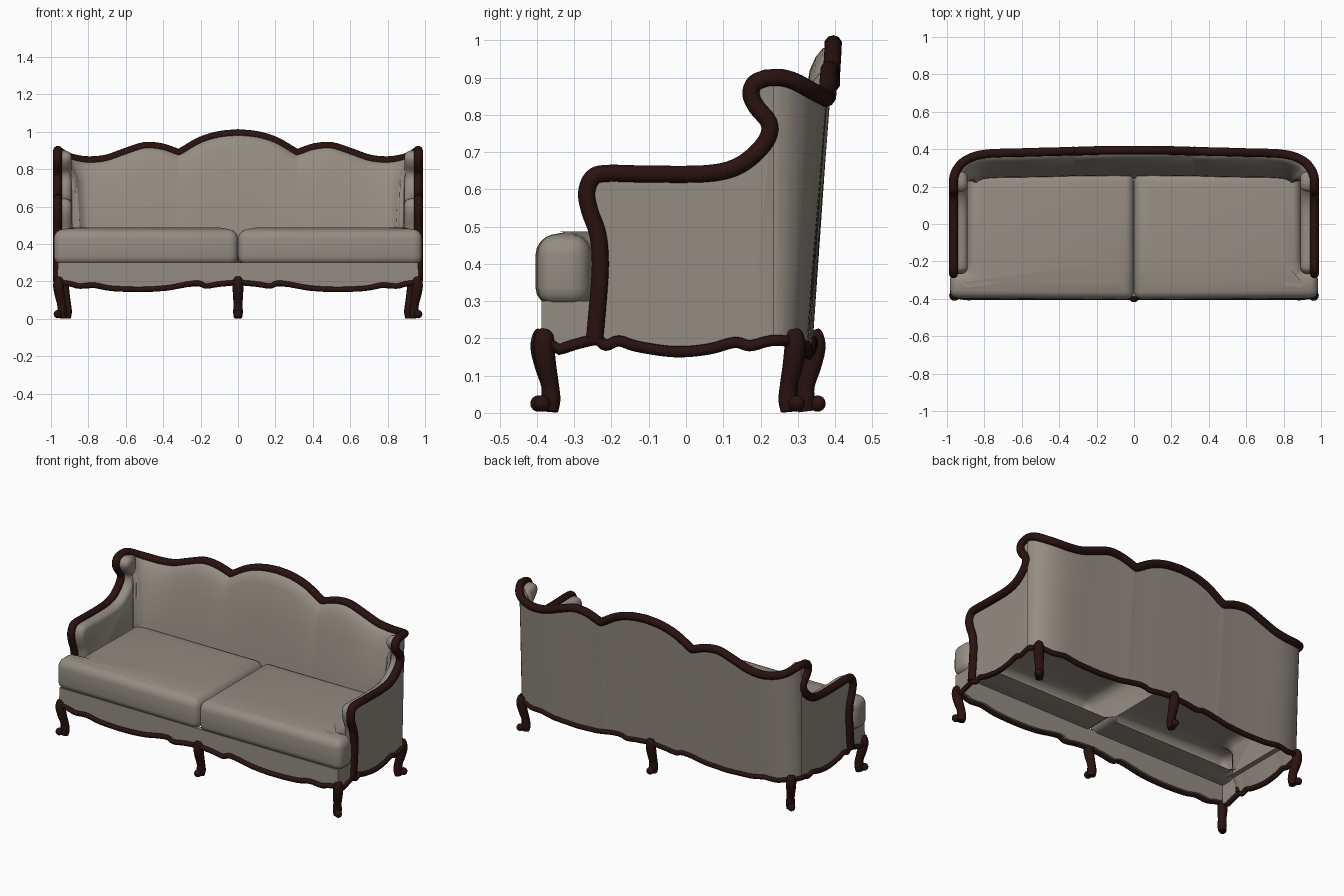
import bpy, bmesh, math
from mathutils import Vector

if "Cube" in bpy.data.objects:
    bpy.data.objects.remove(bpy.data.objects["Cube"])


def material(name, col):
    m = bpy.data.materials.new(name)
    m.diffuse_color = (*col, 1)
    m.use_nodes = True
    m.node_tree.nodes["Principled BSDF"].inputs["Base Color"].default_value = m.diffuse_color
    return m


FABRIC = material("taupe fabric", (0.30, 0.265, 0.225))
WOOD = material("dark mahogany", (0.022, 0.006, 0.005))


def smooth(pts, n=4):
    """Catmull-Rom samples through a list of points."""
    p = [Vector(q) for q in pts]
    p = [2 * p[0] - p[1]] + p + [2 * p[-1] - p[-2]]
    out = []
    for i in range(1, len(p) - 2):
        a, b, c, d = p[i - 1:i + 3]
        for k in range(n):
            t = k / n
            out.append(0.5 * (2 * b + (c - a) * t + (2 * a - 5 * b + 4 * c - d) * t * t
                              + (3 * b - a - 3 * c + d) * t ** 3))
    return out + [p[-2]]


def mirrored(pts):
    """Half path ending on x = 0, continued to the other side."""
    return pts + [Vector((-p.x, p.y, p.z)) for p in reversed(pts[:-1])]


def finish(ob, mat, angle=45):
    ob.data.materials.append(mat)
    bpy.ops.object.select_all(action='DESELECT')
    ob.select_set(True)
    bpy.context.view_layer.objects.active = ob
    bpy.ops.object.convert(target='MESH')
    bpy.ops.object.shade_smooth_by_angle(angle=math.radians(angle))


def add(name, data):
    ob = bpy.data.objects.new(name, data)
    bpy.context.collection.objects.link(ob)
    return ob


def tube(name, pts, radius, radii=None, cyclic=False):
    cu = bpy.data.curves.new(name, 'CURVE')
    cu.dimensions = '3D'
    cu.bevel_depth = radius
    cu.bevel_resolution = 3
    cu.use_fill_caps = True
    sp = cu.splines.new('POLY')
    sp.points.add(len(pts) - 1)
    for i, p in enumerate(pts):
        sp.points[i].co = (*p, 1)
        sp.points[i].radius = radii[i] if radii else 1
    sp.use_cyclic_u = cyclic
    finish(add(name, cu), WOOD)


def from_bmesh(name, bm, mirror=False, bevel=0, angle=45):
    bmesh.ops.recalc_face_normals(bm, faces=bm.faces)
    me = bpy.data.meshes.new(name)
    bm.to_mesh(me)
    ob = add(name, me)
    if bevel:
        b = ob.modifiers.new("soft edges", 'BEVEL')
        b.width, b.segments, b.angle_limit = bevel, 4, math.radians(40)
    if mirror:
        ob.modifiers.new("mirror", 'MIRROR').use_mirror_merge = False
    finish(ob, FABRIC, angle)


def prism(pts, shift, insets=()):
    """Extrude an outline; then inset and raise its far face for padding."""
    bm = bmesh.new()
    f = bm.faces.new([bm.verts.new(p) for p in pts])
    r = bmesh.ops.extrude_face_region(bm, geom=[f], use_keep_orig=True)
    bmesh.ops.translate(bm, vec=shift, verts=[g for g in r['geom'] if isinstance(g, bmesh.types.BMVert)])
    top = [g for g in r['geom'] if isinstance(g, bmesh.types.BMFace)][0]
    bmesh.ops.recalc_face_normals(bm, faces=bm.faces)
    for thick, depth in insets:
        bmesh.ops.inset_region(bm, faces=[top], thickness=thick, depth=depth, use_even_offset=True)
    return bm


# Guide lines: arm and wing (y, z), back crest (x, y, z), lower scallops
ARM = [(-.245, .2), (-.236, .3), (-.23, .4), (-.237, .48), (-.258, .54), (-.267, .59), (-.252, .63),
       (-.215, .643), (-.1, .641), (.05, .642), (.13, .658), (.185, .695), (.22, .74), (.222, .78),
       (.19, .82), (.174, .855), (.184, .885), (.215, .899)]
CREST = [(.965, .235, .9), (.962, .255, .9), (.948, .29, .89), (.915, .33, .868), (.86, .36, .852),
         (.79, .375, .845), (.7, .38, .855), (.6, .382, .89), (.5, .385, .921), (.41, .387, .915),
         (.335, .39, .89), (.315, .39, .885), (.295, .39, .895), (.2, .393, .95), (.1, .395, .98), (0, .395, .99)]
SCALLOP = [(0, .195), (.1, .186), (.17, .175), (.21, .19), (.27, .185), (.38, .165), (.52, .157),
           (.68, .163), (.77, .18), (.85, .175), (.9, .188), (.965, .195)]
SIDE = [(-.34, .17), (-.29, .186), (-.24, .196), (-.215, .181), (-.18, .193), (-.13, .178),
        (-.03, .164), (.06, .171), (.13, .189), (.17, .18), (.21, .19)]
arm = smooth([(.965, y, z) for y, z in ARM])
crest = smooth(CREST)


def scallop(x):
    x = min(abs(x), .965)
    for (a, za), (b, zb) in zip(SCALLOP, SCALLOP[1:]):
        if x <= b:
            return za + (zb - za) * (x - a) / (b - a)


def lean(y):
    return .055 * min(max((y - .235) / .13, 0), 1)


# Carved top rail, one sweep from arm front to arm front
tube("top_rail", mirrored(arm + crest), .024)

# Scalloped lower trim
front = smooth([(x, -.392 if x < .95 else -.38, z) for x, z in SCALLOP])
side = smooth([(.963, y, z) for y, z in SIDE])
back = [Vector((p.x, p.y - lean(p.y), scallop(p.x))) for p in crest]
half = front + side + back
tube("lower_trim", half + [Vector((-p.x, p.y, p.z)) for p in reversed(half[1:-1])], .015, cyclic=True)

# Upholstered back: outer skin, padded inner skin, wrapping the corners
bm = bmesh.new()
cols = []
path = mirrored(crest)
for i, p in enumerate(path):
    t = path[min(i + 1, len(path) - 1)] - path[max(i - 1, 0)]
    n = Vector((t.y, -t.x, 0)).normalized()
    if n.dot(Vector((0, .1, 0)) - Vector((p.x, p.y, 0))) < 0:
        n = -n
    k = lean(p.y) / .055
    c = .1 * k * (1 - k)  # fuller padding in the corner
    low = scallop(p.x)
    rows = [(low, 0), (p.z, 0), (p.z - .012, .028), (p.z - .035, .045), (p.z - .07, .058),
            (.74, .068 + .008 * k + c), (.5, .07 + .03 * k + c), (.29, .07 + .035 * k + c)]
    col = []
    for z, off in rows:
        q = p + n * off
        q.y -= lean(p.y) * (1 - (z - low) / (p.z - low))
        q.z = z
        col.append(bm.verts.new(q))
    cols.append(col)
for a, b in zip(cols, cols[1:]):
    for j in range(len(a) - 1):
        bm.faces.new((a[j], b[j], b[j + 1], a[j + 1]))
from_bmesh("upholstered_back", bm, angle=60)

# Padded arm and wing panels; the padding stops at seat level and tucks into the back
outline = [(.958, p.y, p.z) for p in arm] + [(.958, .28, .885), (.958, .28, .19)]
outline += [(.958, p.y, p.z) for p in reversed(side) if p.y > -.24]
bm = prism(outline, (-.037, 0, 0), [(.005, .015), (.008, .01), (.012, .006)])
for v in bm.verts:
    if v.co.x > .95:
        v.co.y = min(v.co.y, .245)
    else:
        v.co.z = max(v.co.z, .28)
from_bmesh("arm_panel", bm, mirror=True, angle=60)

# Front apron and its short side returns
outline = [(p.x, -.388, p.z) for p in front]
outline += [(.963, -.388, .3), (-.963, -.388, .3)]
outline += [(-p.x, -.388, p.z) for p in reversed(front[1:])]
from_bmesh("front_apron", prism(outline, (0, .025, 0)))
outline = [(.963, -.388, .19)] + [(.963, p.y, p.z) for p in side if p.y < -.24]
outline += [(.963, -.24, .3), (.963, -.388, .3)]
from_bmesh("side_apron", prism(outline, (-.02, 0, 0)), mirror=True)

# Two T-shaped seat cushions, open underneath behind the front ledge
outline = [(0, -.404, .29), (.985, -.398, .29), (.985, -.262, .29), (.897, -.25, .29),
           (.89, .27, .29), (0, .27, .29)]
bm = prism(outline, (0, 0, .18), [(.09, .017)])
bmesh.ops.bisect_plane(bm, geom=bm.verts[:] + bm.edges[:] + bm.faces[:],
                       plane_co=(0, -.2, 0), plane_no=(0, 1, 0))
bmesh.ops.delete(bm, context='FACES', geom=[
    f for f in bm.faces if f.calc_center_median().z < .3 and f.calc_center_median().y > -.2])
from_bmesh("seat_cushion", bm, mirror=True, bevel=.045)

# Cabriole legs with scrolled toes
LEG = [(-.002, .222, .016), (.001, .21, .025), (.004, .175, .029), (-.006, .125, .027),
       (-.02, .075, .024), (-.023, .035, .026), (-.02, .004, .022)]


def leg(name, x, y, dx, dy):
    d = Vector((dx, dy, 0)).normalized()
    s = smooth(LEG, 3)
    tube(name, [Vector((x, y, q.y)) + d * q.x for q in s], 1, [q.z for q in s])
    bpy.ops.mesh.primitive_uv_sphere_add(segments=14, ring_count=8, radius=.022,
                                         location=Vector((x, y, .025)) + d * .01)
    toe = bpy.context.object
    toe.name = name + "_toe"
    finish(toe, WOOD)


for s, tag in ((1, "right"), (-1, "left")):
    leg("front_leg_" + tag, s * .957, -.379, s, -1)
    leg("back_leg_" + tag, s * .93, .29, s, 1)
leg("front_leg_centre", 0, -.386, 0, -1)
leg("back_leg_centre", 0, .343, 0, 1)
